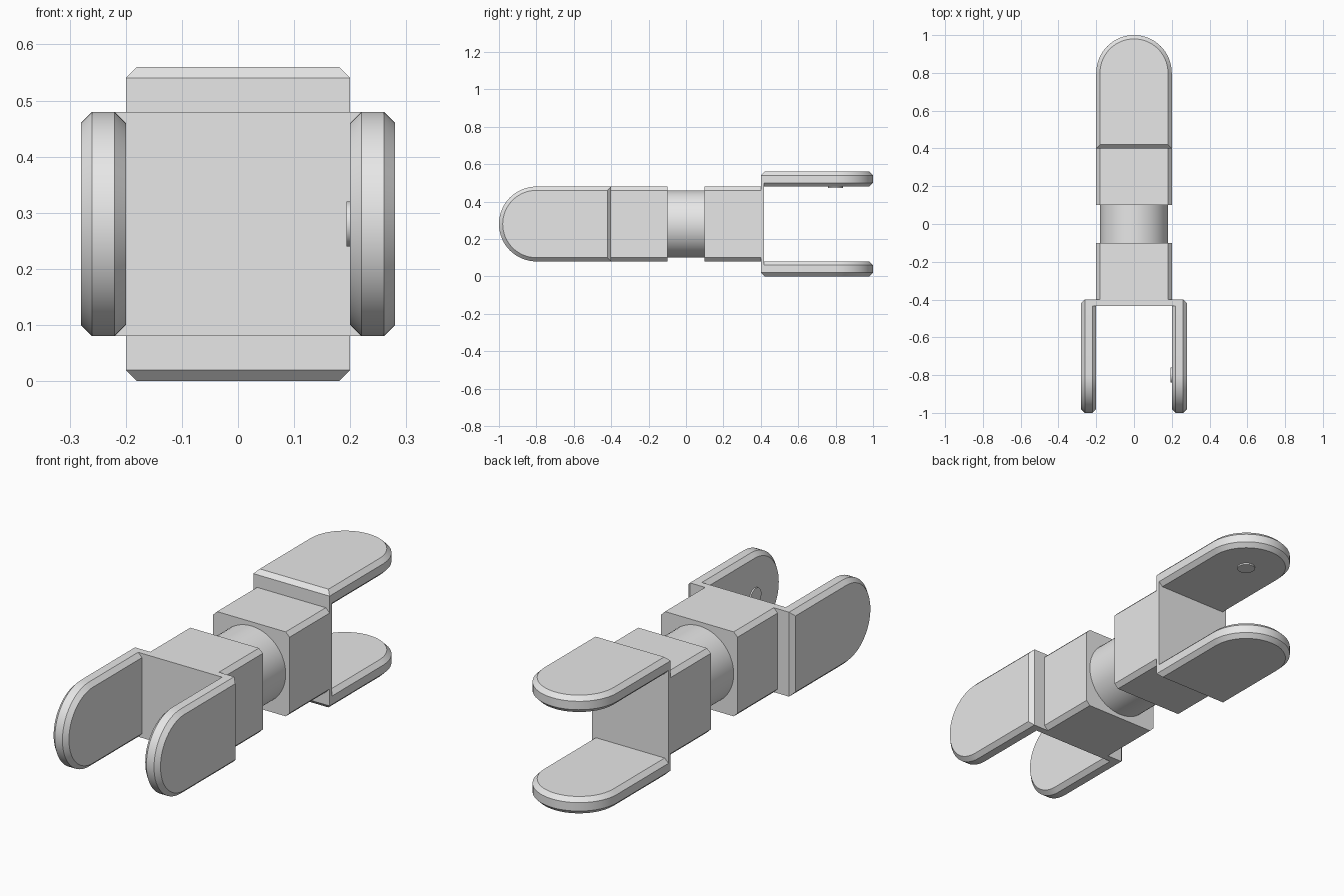
import bpy, bmesh
from math import sin, cos, pi
from mathutils import Matrix, Vector

if "Cube" in bpy.data.objects:
    bpy.data.objects.remove(bpy.data.objects["Cube"], do_unlink=True)

AXIS_Z = 0.28     # height of the centre line
R = 0.2           # half width of forks and blocks
C = 0.02          # chamfer

grey = bpy.data.materials.new("light grey")
grey.use_nodes = True
grey.diffuse_color = (0.8, 0.8, 0.8, 1)
grey.node_tree.nodes["Principled BSDF"].inputs["Base Color"].default_value = (0.8, 0.8, 0.8, 1)


def finish(name, bm, frame):
    """Turn a bmesh into a shaded object placed by the frame matrix."""
    bmesh.ops.transform(bm, matrix=frame, verts=bm.verts)
    bmesh.ops.recalc_face_normals(bm, faces=bm.faces)
    mesh = bpy.data.meshes.new(name)
    bm.to_mesh(mesh)
    bm.free()
    mesh.materials.append(grey)
    ob = bpy.data.objects.new(name, mesh)
    bpy.context.collection.objects.link(ob)
    bpy.ops.object.select_all(action='DESELECT')
    ob.select_set(True)
    bpy.context.view_layer.objects.active = ob
    bpy.ops.object.shade_smooth_by_angle(angle=pi / 6)


def loft(name, rings, frame):
    """Closed solid through rings of equal point count."""
    bm = bmesh.new()
    loops = [[bm.verts.new(p) for p in ring] for ring in rings]
    n = len(loops[0])
    for low, high in zip(loops, loops[1:]):
        for i in range(n):
            j = (i + 1) % n
            bm.faces.new((low[i], low[j], high[j], high[i]))
    bm.faces.new(loops[0])
    bm.faces.new(loops[-1])
    finish(name, bm, frame)


def box(name, lo, hi, frame):
    lo, hi = Vector(lo), Vector(hi)
    bm = bmesh.new()
    bmesh.ops.create_cube(bm, size=1)
    for v in bm.verts:
        v.co = (lo + hi) / 2 + v.co * (hi - lo)
    finish(name, bm, frame)


def cylinder(name, radius, depth, frame):
    bm = bmesh.new()
    bmesh.ops.create_cone(bm, cap_ends=True, segments=64, radius1=radius,
                          radius2=radius, depth=depth)
    finish(name, bm, frame)


def prong_ring(inset, back, t, steps=32):
    """Straight-sided outline with a round tip, at thickness position t."""
    r = R - inset
    arc = [(r * cos(pi * i / steps), 0.8 + r * sin(pi * i / steps), t)
           for i in range(steps + 1)]
    return arc + [(-r, back, t), (r, back, t)]


def fork(side, frame, wall):
    """Block, end wall, two prongs and a pin, pointing along local +y."""
    # block with chamfered long edges
    k = R - C
    section = [(R, k), (k, R), (-k, R), (-R, k), (-R, -k), (-k, -R), (k, -R), (R, -k)]
    loft(side + "_block", [[(x, y, z) for x, z in section] for y in (0.1, 0.4)], frame)
    # wall joining the prongs
    box(side + "_wall", (-R, 0.4, -R - C), (R, 0.4 + wall, R + C), frame)
    # prongs, chamfered on both faces, mirrored about the centre line
    for label, s in (("first", 1), ("second", -1)):
        rings = [prong_ring(C, 0.4, s * R),
                 prong_ring(0, 0.4, s * (R + C)),
                 prong_ring(0, 0.4, s * (R + 3 * C)),
                 prong_ring(C, 0.4 + C, s * (R + 4 * C))]
        loft(f"{side}_{label}_prong", rings, frame)
    # small pin on the inner face of one prong
    cylinder(side + "_pin", 0.04, 0.014, frame @ Matrix.Translation((0, 0.8, R)))


centre = Matrix.Translation((0, 0, AXIS_Z))
# the front fork is turned so its prongs stand left and right
turned = Matrix(((0, 0, 1, 0), (0, -1, 0, 0), (1, 0, 0, 0), (0, 0, 0, 1)))

fork("rear", centre, 0.017)
fork("front", centre @ turned, 0.033)
cylinder("swivel_shaft", 0.18, 0.22, centre @ Matrix.Rotation(pi / 2, 4, 'X'))
